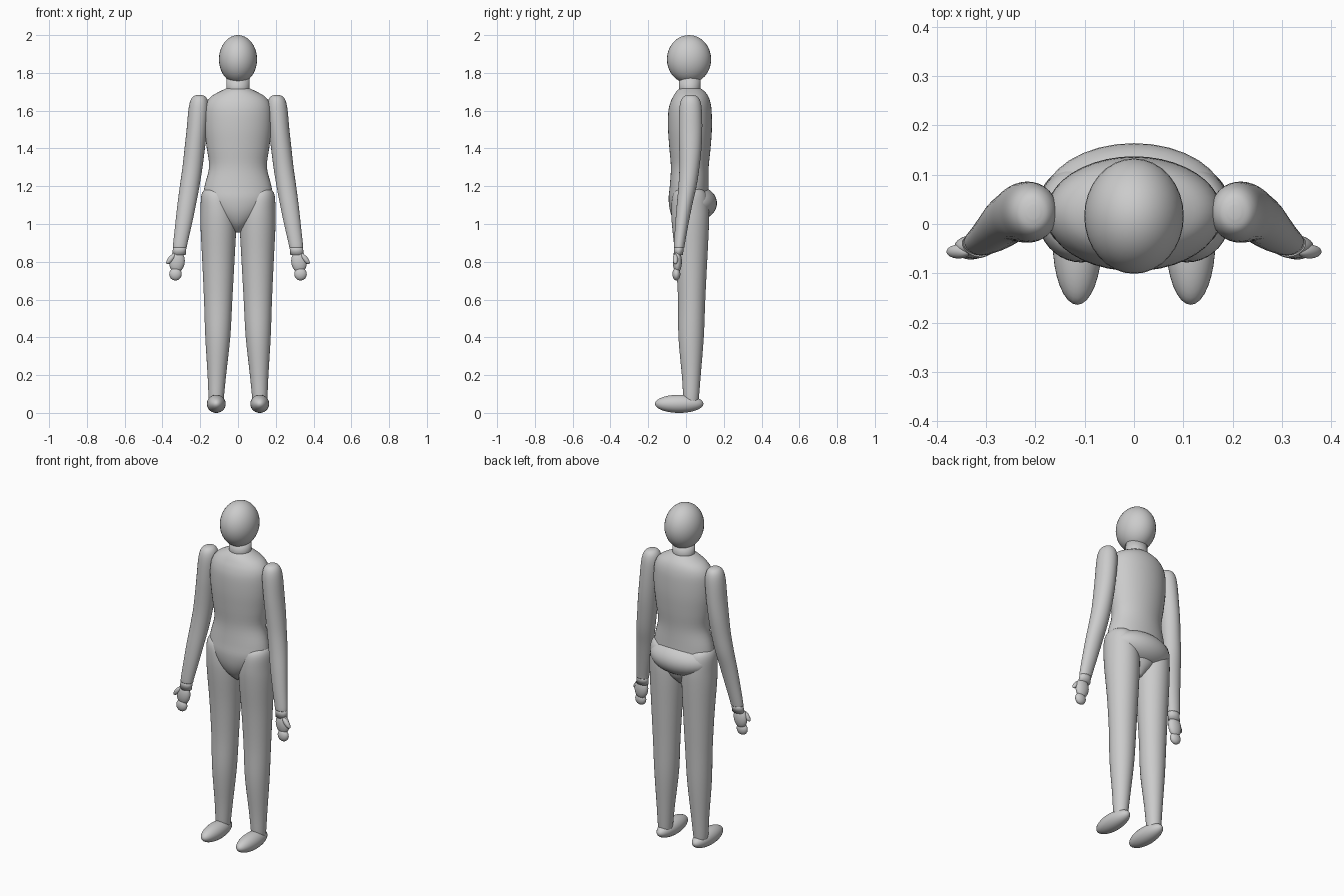
import bpy, bmesh, math
from mathutils import Vector, Matrix

SIDES = 40


def finish(name, bm):
    bmesh.ops.recalc_face_normals(bm, faces=bm.faces[:])
    me = bpy.data.meshes.new(name)
    bm.to_mesh(me)
    bm.free()
    for p in me.polygons:
        p.use_smooth = True
    ob = bpy.data.objects.new(name, me)
    bpy.context.collection.objects.link(ob)
    return ob


def spline(rows, steps=4):
    """Catmull-Rom interpolation through cross-section rows."""
    out = []
    for i in range(len(rows) - 1):
        p0, p1, p2 = rows[max(i - 1, 0)], rows[i], rows[i + 1]
        p3 = rows[min(i + 2, len(rows) - 1)]
        for s in range(steps):
            t = s / steps
            out.append([0.5 * (2 * b + (c - a) * t + (2 * a - 5 * b + 4 * c - d) * t * t
                               + (3 * b - a - 3 * c + d) * t ** 3)
                        for a, b, c, d in zip(p0, p1, p2, p3)])
    return out + [list(rows[-1])]


def loft(name, rows, side=1, steps=4):
    """Skin elliptical sections (x, y, z, rx, ry)."""
    bm = bmesh.new()
    rings = []
    for x, y, z, rx, ry in spline(rows, steps):
        rings.append([bm.verts.new((side * (x + rx * math.cos(a)), y + ry * math.sin(a), z))
                      for a in (2 * math.pi * k / SIDES for k in range(SIDES))])
    for r, s in zip(rings, rings[1:]):
        for k in range(SIDES):
            n = (k + 1) % SIDES
            bm.faces.new((r[k], r[n], s[n], s[k]))
    bm.faces.new(rings[0])
    bm.faces.new(rings[-1])
    return finish(name, bm)


def ball(name, loc, radii, tilt=0):
    """Ellipsoid tilted about the front-back axis."""
    bm = bmesh.new()
    bmesh.ops.create_uvsphere(bm, u_segments=32, v_segments=20, radius=1)
    mat = Matrix.Translation(loc) @ Matrix.Rotation(tilt, 4, 'Y') @ Matrix.Diagonal((*radii, 1))
    bmesh.ops.transform(bm, matrix=mat, verts=bm.verts[:])
    return finish(name, bm)


# head and neck
ball("head", (0, 0.016, 1.872), (0.101, 0.117, 0.128))
loft("neck", [(0, 0.02, 1.66, 0.062, 0.057), (0, 0.02, 1.78, 0.062, 0.057)], steps=1)

# torso running down to the crotch
loft("torso", [
    (0, 0.022, 1.718, 0.062, 0.055), (0, 0.024, 1.70, 0.100, 0.076),
    (0, 0.025, 1.675, 0.142, 0.093), (0, 0.023, 1.64, 0.168, 0.107),
    (0, 0.021, 1.59, 0.178, 0.115), (0, 0.021, 1.50, 0.177, 0.116),
    (0, 0.021, 1.40, 0.165, 0.109), (0, 0.020, 1.30, 0.153, 0.100),
    (0, 0.017, 1.20, 0.177, 0.103), (0, 0.015, 1.13, 0.180, 0.107),
    (0, 0.018, 1.06, 0.135, 0.100), (0, 0.022, 1.00, 0.070, 0.075),
    (0, 0.025, 0.955, 0.018, 0.03)])

# rounded seat at the back
ball("buttocks", (0, 0.045, 1.11), (0.186, 0.119, 0.095))

for label, s in (("left", 1), ("right", -1)):
    # leg
    loft(label + "_leg", [
        (0.125, 0.020, 1.19, 0.030, 0.035), (0.122, 0.020, 1.18, 0.058, 0.070),
        (0.115, 0.020, 1.145, 0.080, 0.092), (0.107, 0.022, 1.07, 0.091, 0.100),
        (0.104, 0.024, 0.98, 0.094, 0.097), (0.104, 0.029, 0.80, 0.085, 0.083),
        (0.105, 0.030, 0.60, 0.075, 0.072), (0.107, 0.027, 0.40, 0.066, 0.067),
        (0.112, 0.028, 0.20, 0.049, 0.050), (0.115, 0.027, 0.09, 0.041, 0.042),
        (0.115, 0.027, 0.05, 0.036, 0.038)], s)
    # foot
    ball(label + "_foot", (s * 0.115, -0.036, 0.048), (0.050, 0.128, 0.048))
    # arm with rounded shoulder
    loft(label + "_arm", [
        (0.204, 0.024, 1.683, 0.012, 0.014), (0.205, 0.024, 1.675, 0.032, 0.036),
        (0.206, 0.024, 1.65, 0.047, 0.052), (0.209, 0.024, 1.60, 0.054, 0.060),
        (0.218, 0.024, 1.50, 0.054, 0.062), (0.229, 0.023, 1.40, 0.054, 0.059),
        (0.241, 0.018, 1.30, 0.053, 0.053), (0.256, 0.008, 1.20, 0.052, 0.048),
        (0.272, -0.008, 1.10, 0.049, 0.041), (0.288, -0.022, 1.00, 0.044, 0.035),
        (0.305, -0.034, 0.90, 0.038, 0.029), (0.308, -0.036, 0.875, 0.036, 0.027)], s)
    # wrist
    loft(label + "_wrist", [
        (0.307, -0.036, 0.89, 0.035, 0.025),
        (0.313, -0.041, 0.835, 0.036, 0.025)], s, 1)
    # palm, fingers and thumb
    ball(label + "_palm", (s * 0.323, -0.046, 0.80), (0.041, 0.024, 0.058), -s * 0.12)
    ball(label + "_fingers", (s * 0.331, -0.051, 0.735), (0.033, 0.021, 0.034), -s * 0.12)
    ball(label + "_thumb", (s * 0.356, -0.056, 0.815), (0.014, 0.014, 0.034), -s * 0.7)
